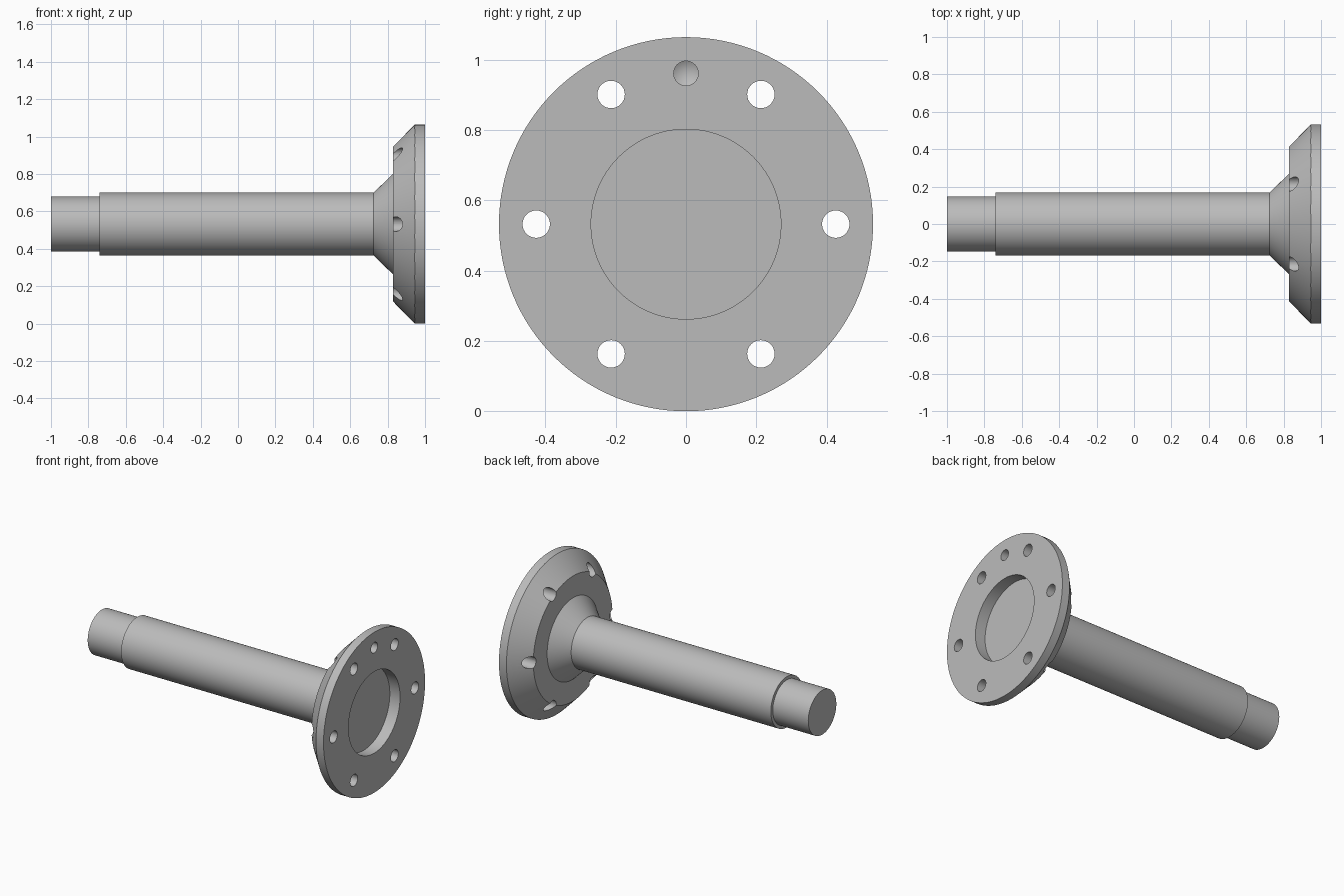
import bpy, bmesh, math
from mathutils import Matrix, Vector

cube = bpy.data.objects.get("Cube")
if cube:
    bpy.data.objects.remove(cube, do_unlink=True)

R = 0.532            # flange radius, also the height of the axis
PITCH = 0.426        # bolt circle radius

steel = bpy.data.materials.new("plain grey steel")
steel.use_nodes = True
grey = (0.5, 0.5, 0.5, 1)
steel.diffuse_color = grey
steel.node_tree.nodes["Principled BSDF"].inputs["Base Color"].default_value = grey


def lathe(name, profile, segments, offset=(0, 0)):
    """Revolve (x, radius) points around an axis parallel to x."""
    bm = bmesh.new()
    verts = [bm.verts.new((x, 0, r)) for x, r in profile]
    edges = [bm.edges.new(pair) for pair in zip(verts, verts[1:])]
    bmesh.ops.spin(bm, geom=verts + edges, cent=(0, 0, 0), axis=(1, 0, 0),
                   angle=math.tau, steps=segments)
    bmesh.ops.remove_doubles(bm, verts=bm.verts, dist=1e-5)
    bmesh.ops.recalc_face_normals(bm, faces=bm.faces)
    bmesh.ops.transform(bm, verts=bm.verts,
                        matrix=Matrix.Translation(Vector((0, offset[0], R + offset[1]))))
    mesh = bpy.data.meshes.new(name)
    bm.to_mesh(mesh)
    bm.free()
    mesh.materials.append(steel)
    obj = bpy.data.objects.new(name, mesh)
    bpy.context.collection.objects.link(obj)
    return obj


# Stepped shaft, flared neck, bevelled flange and round recess
shaft = lathe("flanged_shaft", [
    (-1, 0), (-1, 0.147), (-0.74, 0.147), (-0.74, 0.168), (0.725, 0.168),
    (0.83, 0.27), (0.83, 0.415), (0.945, R), (1, R),
    (1, 0.27), (0.925, 0.27), (0.925, 0)], 128)

# Six through holes on the bolt circle
cutters = []
for i in range(6):
    a = i * math.tau / 6
    cutters.append(lathe("bolt_hole_cutter", [(0.7, 0), (0.7, 0.039), (1.1, 0.039), (1.1, 0)],
                         32, (PITCH * math.cos(a), PITCH * math.sin(a))))

# Blind drilled hole with a conical bottom
cutters.append(lathe("blind_hole_cutter", [(0.92, 0), (0.94, 0.035), (1.1, 0.035), (1.1, 0)],
                     32, (0, PITCH + 0.003)))

bpy.ops.object.select_all(action='DESELECT')
shaft.select_set(True)
bpy.context.view_layer.objects.active = shaft
for cutter in cutters:
    cutter.hide_render = True
    mod = shaft.modifiers.new("hole", 'BOOLEAN')
    mod.operation = 'DIFFERENCE'
    mod.solver = 'EXACT'
    mod.object = cutter
    bpy.ops.object.modifier_apply(modifier=mod.name)
    bpy.data.objects.remove(cutter, do_unlink=True)

bpy.ops.object.shade_smooth_by_angle(angle=math.radians(25))
